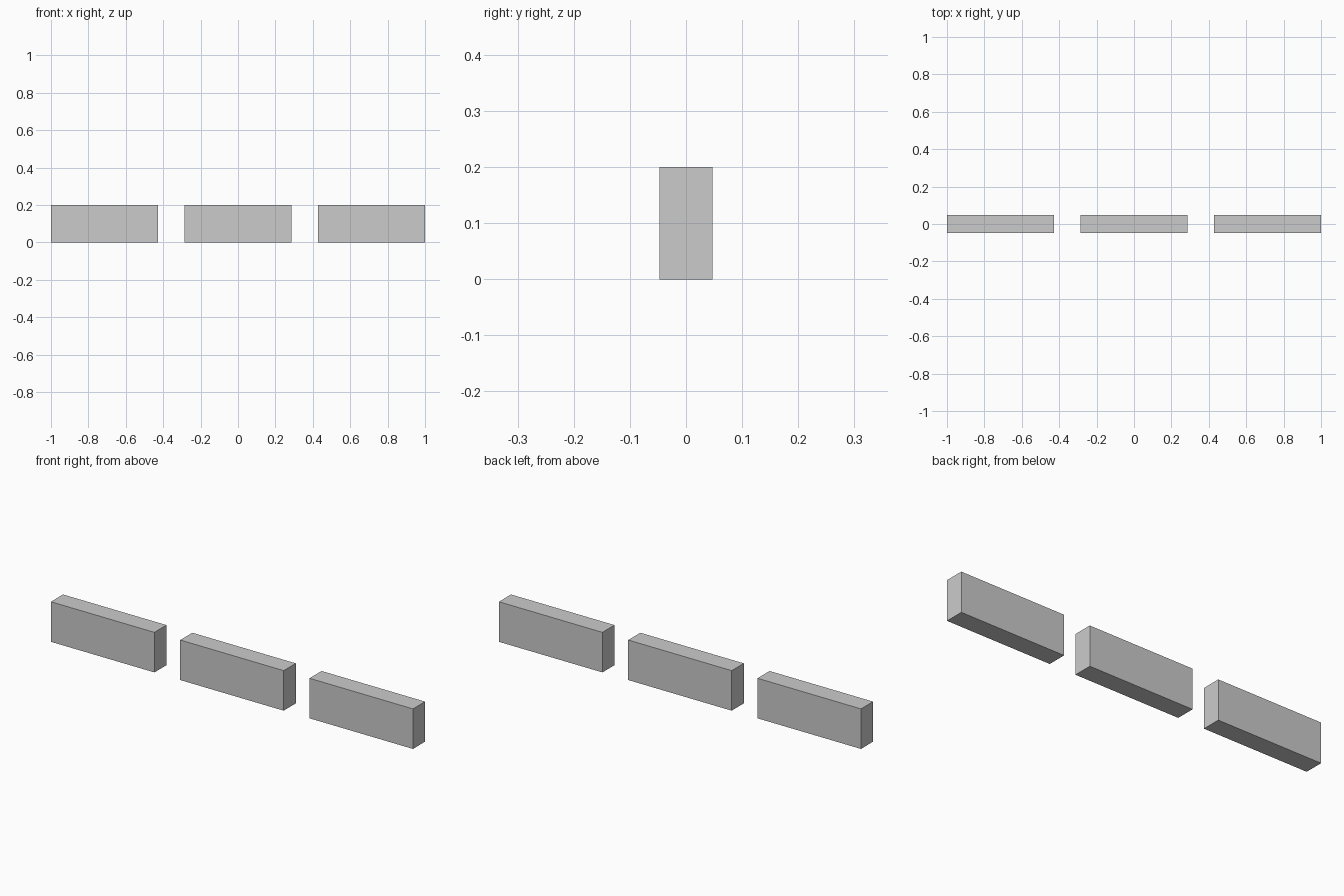
import bpy

if "Cube" in bpy.data.objects:
    bpy.data.objects.remove(bpy.data.objects["Cube"])

LENGTH, DEPTH, HEIGHT = 4 / 7, 0.0952, 0.2
SPACING = 5 / 7


def block(name, x):
    bpy.ops.mesh.primitive_cube_add(size=1, location=(x, 0, HEIGHT / 2))
    obj = bpy.context.object
    obj.name = name
    obj.scale = (LENGTH, DEPTH, HEIGHT)
    bpy.ops.object.transform_apply(location=False, rotation=False, scale=True)
    return obj


# Row of three identical bars with even gaps
for i, side in enumerate(("left", "middle", "right")):
    block(side + "_bar", (i - 1) * SPACING)
